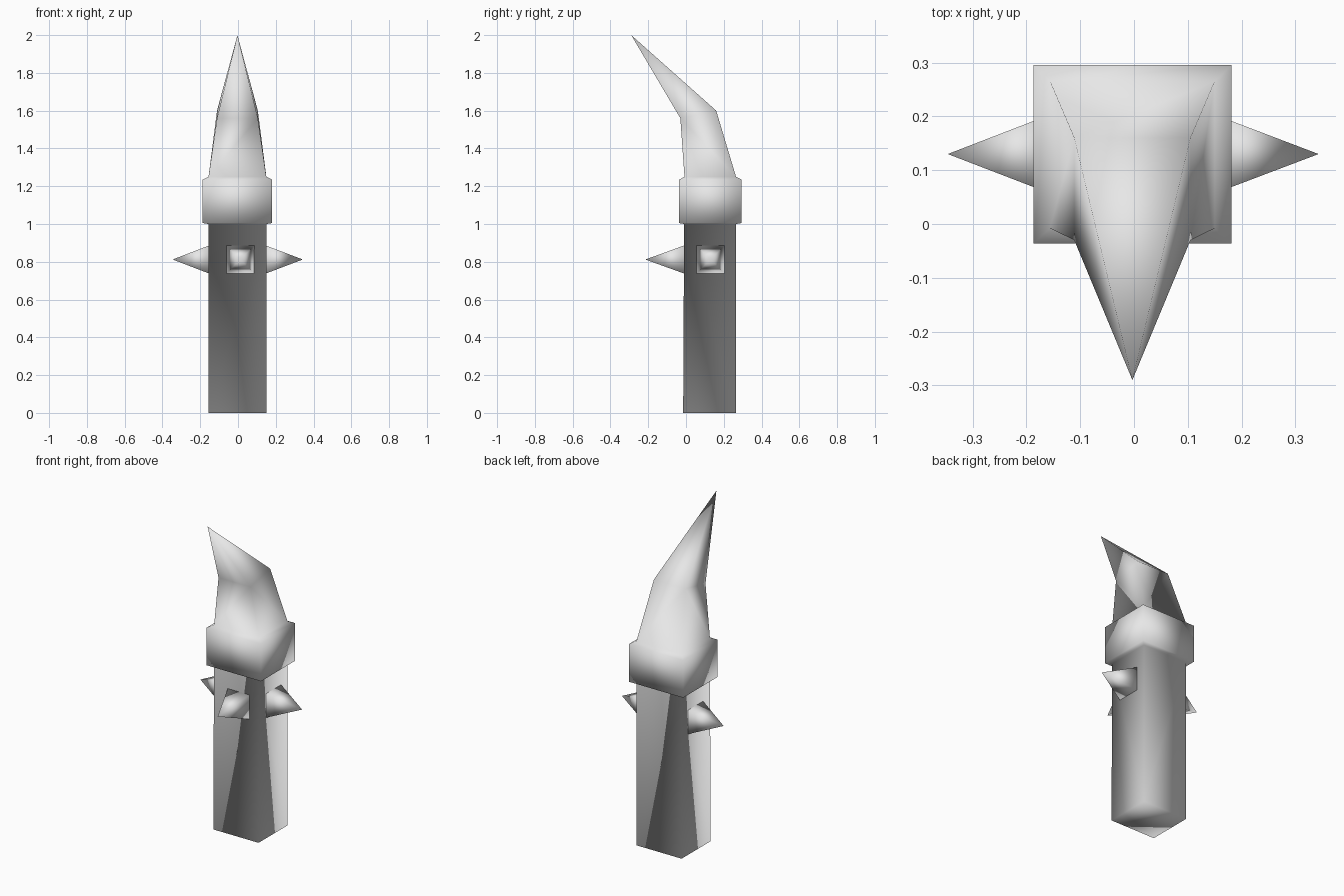
import bpy, bmesh
from mathutils import Vector

cube = bpy.data.objects.get("Cube")
if cube:
    bpy.data.objects.remove(cube, do_unlink=True)

grey = bpy.data.materials.new("light_grey")
grey.use_nodes = True
GREY = (0.8, 0.8, 0.8, 1)
grey.diffuse_color = GREY
grey.node_tree.nodes["Principled BSDF"].inputs["Base Color"].default_value = GREY


def finish(name, bm):
    """Turn a bmesh into a smooth grey object."""
    bmesh.ops.recalc_face_normals(bm, faces=bm.faces)
    for face in bm.faces:
        face.smooth = True
    mesh = bpy.data.meshes.new(name)
    bm.to_mesh(mesh)
    bm.free()
    mesh.materials.append(grey)
    obj = bpy.data.objects.new(name, mesh)
    bpy.context.collection.objects.link(obj)
    return obj


# Shaft, collar and bent horn: one skin lofted through rectangular rings
# each ring: half width, front y, back y, front z, back z
rings = [
    (0.153, -0.015, 0.265, 0, 0),
    (0.153, -0.010, 0.265, 1.0, 1.0),
    (0.184, -0.036, 0.295, 1.005, 1.005),
    (0.184, -0.036, 0.295, 1.235, 1.235),
    (0.153, -0.008, 0.265, 1.25, 1.25),
    (0.108, -0.030, 0.16, 1.56, 1.60),
]
CENTRE = -0.003
bm = bmesh.new()
loops = []
for w, front, back, zf, zb in rings:
    corners = [(-w, front, zf), (w, front, zf), (w, back, zb), (-w, back, zb)]
    loops.append([bm.verts.new((x + CENTRE, y, z)) for x, y, z in corners])
bm.faces.new(loops[0])
for low, high in zip(loops, loops[1:]):
    for i in range(4):
        j = (i + 1) % 4
        if i % 2:
            bm.faces.new((low[i], low[j], high[i]))
            bm.faces.new((low[j], high[j], high[i]))
        else:
            bm.faces.new((low[i], low[j], high[j]))
            bm.faces.new((low[i], high[j], high[i]))
tip = bm.verts.new((CENTRE, -0.29, 2.0))
for i in range(4):
    bm.faces.new((loops[-1][i], loops[-1][(i + 1) % 4], tip))
finish("shaft_collar_and_horn", bm)


def spike(name, base, point, half=0.075):
    """Four-sided pyramid from a square base to a point."""
    base, point = Vector(base), Vector(point)
    up = Vector((0, 0, half))
    side = (point - base).normalized().cross(Vector((0, 0, 1))) * half
    bm = bmesh.new()
    square = [bm.verts.new(base + a * side + b * up)
              for a, b in ((-1, -1), (1, -1), (1, 1), (-1, 1))]
    apex = bm.verts.new(point)
    bm.faces.new(square)
    for i in range(4):
        bm.faces.new((square[i], square[(i + 1) % 4], apex))
    finish(name, bm)


# Spikes around the shaft
spike("left_spike", (0.145, 0.13, 0.812), (0.343, 0.13, 0.812))
spike("right_spike", (-0.151, 0.13, 0.812), (-0.346, 0.13, 0.812))
spike("front_spike", (0.012, -0.008, 0.812), (0.012, -0.215, 0.812))
